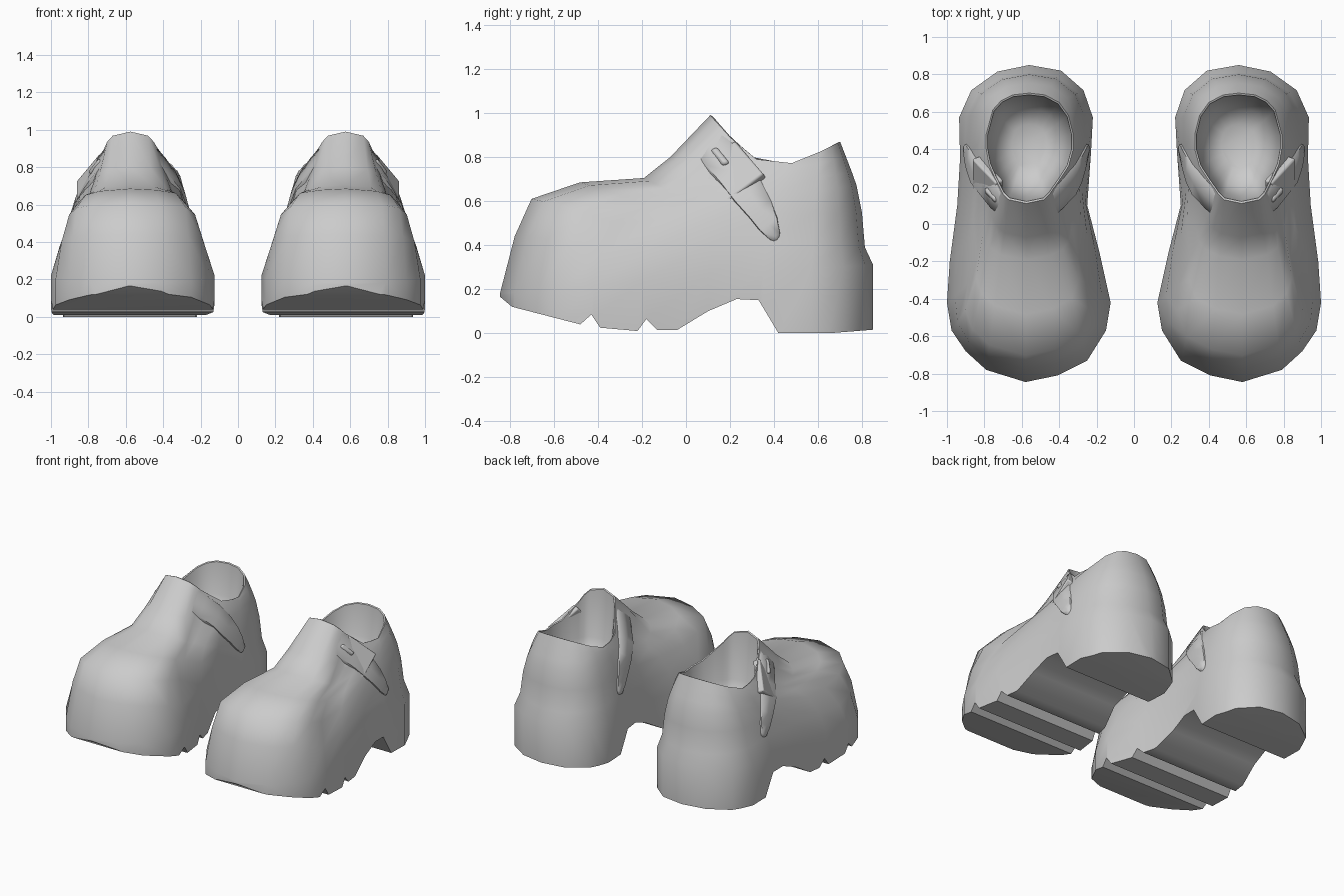
import bpy, bmesh, math
from mathutils import Vector
from mathutils.bvhtree import BVHTree

if "Cube" in bpy.data.objects:
    bpy.data.objects.remove(bpy.data.objects["Cube"])

grey = bpy.data.materials.new("shoe_grey")
grey.diffuse_color = (0.6, 0.6, 0.6, 1)
grey.use_nodes = True
grey.node_tree.nodes["Principled BSDF"].inputs["Base Color"].default_value = grey.diffuse_color


def make(name, verts, faces):
    me = bpy.data.meshes.new(name)
    bm = bmesh.new()
    vs = [bm.verts.new(v) for v in verts]
    for f in faces:
        bm.faces.new([vs[i] for i in f])
    bmesh.ops.recalc_face_normals(bm, faces=bm.faces)
    bm.to_mesh(me)
    bm.free()
    ob = bpy.data.objects.new(name, me)
    bpy.context.collection.objects.link(ob)
    me.materials.append(grey)
    return ob


def activate(ob):
    bpy.ops.object.select_all(action='DESELECT')
    ob.select_set(True)
    bpy.context.view_layer.objects.active = ob


def finish(ob, angle):
    """Smooth shading, then the other shoe of the pair."""
    activate(ob)
    bpy.ops.object.shade_smooth_by_angle(angle=math.radians(angle))
    m = ob.modifiers.new("pair", 'MIRROR')
    m.use_mirror_merge = False


def interp(keys, vals, t):
    t = min(max(t, keys[0]), keys[-1])
    for k in range(len(keys) - 1):
        if t <= keys[k + 1]:
            f = (t - keys[k]) / (keys[k + 1] - keys[k])
            return vals[k] + (vals[k + 1] - vals[k]) * f


# Sole outline and ankle opening, matching points counted from the toe
base = [(.58, -.845), (.79, -.78), (.90, -.68), (.975, -.57), (1, -.42), (.985, -.2),
        (.945, .1), (.93, .35), (.935, .57), (.87, .715), (.73, .815), (.56, .85),
        (.39, .82), (.27, .715), (.22, .57), (.23, .38), (.25, .1), (.185, -.15),
        (.125, -.42), (.15, -.57), (.25, -.73), (.41, -.81)]
rim = [(.575, .11), (.67, .13), (.70, .16), (.72, .2), (.745, .25), (.775, .32),
       (.79, .4), (.79, .48), (.755, .61), (.71, .66), (.65, .69), (.56, .70),
       (.475, .69), (.40, .65), (.35, .58), (.325, .48), (.325, .4), (.35, .31),
       (.395, .24), (.43, .19), (.45, .16), (.48, .13)]
N = len(base)
KEYS = (0, .1, .25, .6, 1)  # toe, toe cap, ball, ankle, heel

# Each level at the five keys: blend across, blend along, height
levels = [((0,) * 5, (0,) * 5, (-.1,) * 5),
          ((0,) * 5, (0,) * 5, (.18, .19, .22, .27, .31)),
          ((.07, .09, .17, .14, .25), (.07, .06, .05, .08, .25), (.44, .43, .36, .42, .39)),
          ((.12, .18, .43, .36, .34), (.15, .14, .15, .25, .34), (.61, .58, .50, .54, .55)),
          ((.38, .42, .64, .54, .50), (.38, .37, .36, .40, .50), (.685, .65, .58, .62, .67)),
          ((.65, .66, .77, .68, .64), (.685, .66, .60, .60, .64), (.705, .67, .63, .68, .73)),
          ((.81, .81, .87, .83, .82), (.81, .80, .80, .80, .82), (.80, .77, .71, .73, .80))]


def rim_z(y):
    return interp((.11, .2, .32, .5, .7), (.99, .89, .79, .77, .87), y)


rings = []
for across, along, height in levels:
    ring = []
    for (bx, by), (rx, ry) in zip(base, rim):
        t = (by + .845) / 1.69
        ring.append((bx + (rx - bx) * interp(KEYS, across, t),
                     by + (ry - by) * interp(KEYS, along, t), interp(KEYS, height, t)))
    rings.append(ring)
rings.append([(x, y, rim_z(y)) for x, y in rim])


# Bowl-shaped lining inside the opening
def lining(scale, z=None):
    return [(.56 + (x - .56) * scale, .42 + (y - .42) * scale,
             rim_z(y) - .004 if z is None else z) for x, y in rim]


rings += [lining(.965), lining(.88, .64), lining(.7, .53), lining(.4, .48)]
verts = [v for r in rings for v in r]
faces = [(k * N + i, k * N + (i + 1) % N, (k + 1) * N + (i + 1) % N, (k + 1) * N + i)
         for k in range(len(rings) - 1) for i in range(N)]
faces += [tuple(range(N)), tuple(range(len(verts) - N, len(verts)))]
body = make("shoe_body", verts, faces)

# Sole underside: treads, arch and heel cut with one profile
sole = [(-1, .22), (-.85, .17), (-.79, .12), (-.48, .04), (-.43, .085), (-.39, .025),
        (-.22, .01), (-.18, .065), (-.13, .015), (-.04, .015), (.10, .10), (.23, .155),
        (.33, .15), (.42, 0), (.65, 0), (.84, .015), (1, .03), (1, -.4), (-1, -.4)]
M = len(sole)
cutter = make("sole_cutter", [(x, y, z) for x in (-.2, 1.3) for y, z in sole],
              [tuple(range(M)), tuple(range(M, 2 * M))] +
              [(i, (i + 1) % M, M + (i + 1) % M, M + i) for i in range(M)])
cutter.hide_render = True
activate(body)
mod = body.modifiers.new("sole", 'BOOLEAN')
mod.operation = 'DIFFERENCE'
mod.solver = 'EXACT'
mod.object = cutter
bpy.ops.object.modifier_apply(modifier="sole")
bpy.data.objects.remove(cutter)

bm = bmesh.new()
bm.from_mesh(body.data)
tree = BVHTree.FromBMesh(bm)
bm.free()


def surface_x(y, z, side):
    """Body side surface at a side-view position."""
    z = min(z, rim_z(y) - .02)
    hit = tree.ray_cast(Vector((.56 + side, y, z)), Vector((-side, 0, 0)))[0]
    return hit.x if hit else .56 + side * .2


# Ankle straps hugging both sides, narrowing to a rounded end
for side, name in ((1, "outer_strap"), (-1, "inner_strap")):
    path = [(.09, .875, .08), (.15, .81, .09), (.22, .73, .09), (.28, .645, .085),
            (.335, .565, .07), (.375, .495, .055), (.405, .44, .03)]
    sv = []
    for k, (y, z, w) in enumerate(path):
        for c, lift in ((-1, -.02), (-.85, .01), (0, .016), (.85, .01), (1, -.02)):
            py, pz = y + .8 * w * c, z + .6 * w * c
            lift = min(lift, -.005) if k == 0 else lift
            sv.append((surface_x(py, pz, side) + side * lift, py, pz))
    sv += [(surface_x(.42, .41, side) - side * .015, .42, .41)]
    sf = [(r * 5 + c, r * 5 + c + 1, r * 5 + c + 6, r * 5 + c + 5)
          for r in range(6) for c in range(4)]
    sf += [(30 + c, 31 + c, 35) for c in range(4)]
    finish(make(name, sv, sf), 60)


# Buckle plate and its prong, lying in one tilted plane
def plate(name, corners, low, high, bevel):
    n = Vector((.0424, -.01625, .02125)).normalized()
    pts = [Vector((.74 + .125 * (.13 * (y - .05) - .17 * (z - .745)) / .0424, y, z))
           for y, z in corners]
    ob = make(name, [p + n * h for h in (low, high) for p in pts],
              [(0, 1, 2, 3), (4, 5, 6, 7)] +
              [(i, (i + 1) % 4, 4 + (i + 1) % 4, 4 + i) for i in range(4)])
    m = ob.modifiers.new("rounding", 'BEVEL')
    m.width = bevel
    m.segments = 2
    finish(ob, 40)


plate("buckle", [(.05, .745), (.22, .875), (.35, .725), (.18, .595)], -.05, 0, .01)
plate("buckle_prong", [(.115, .825), (.145, .84), (.20, .77), (.17, .755)], -.02, .022, .012)
finish(body, 48)
